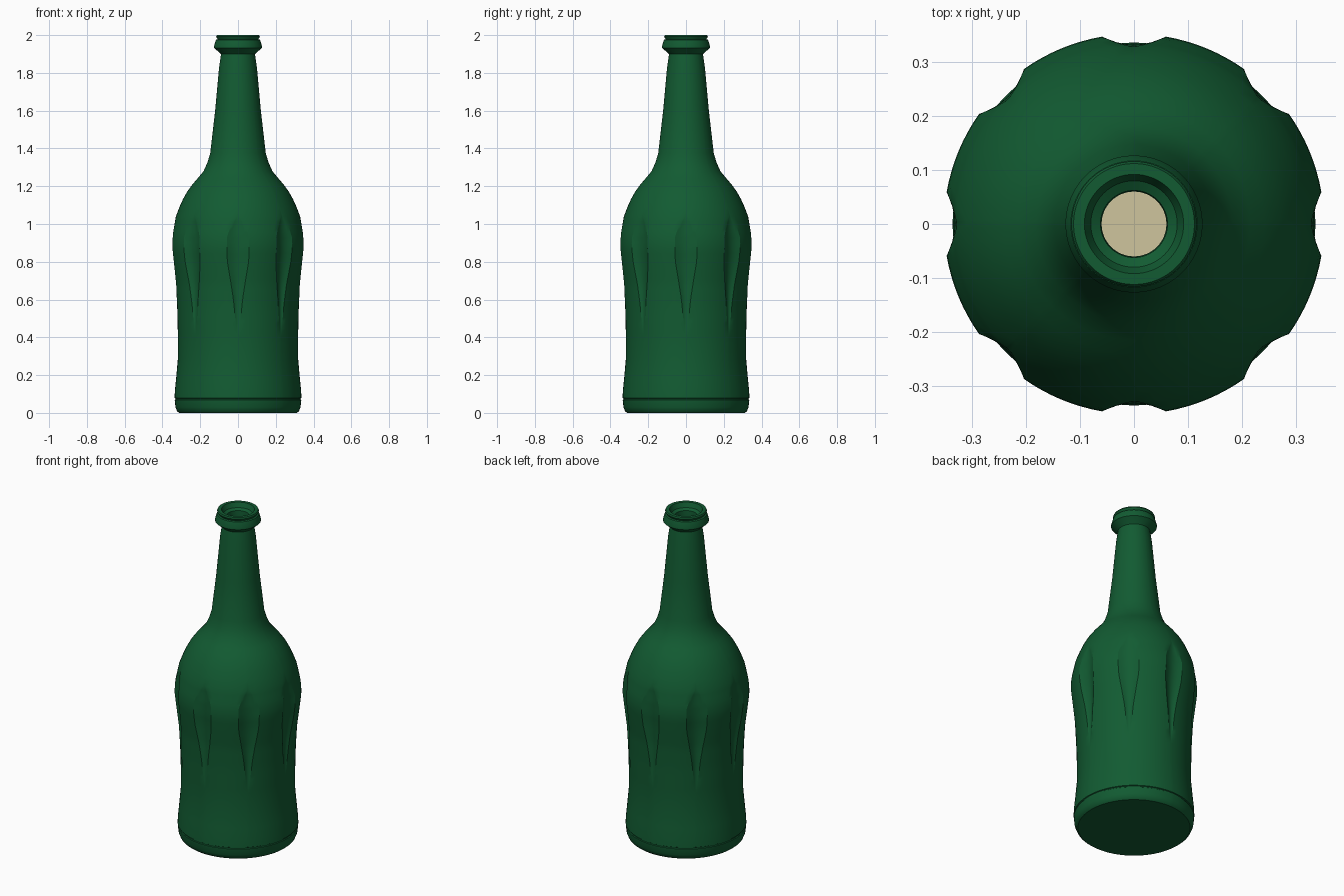
import bpy, bmesh, math

if "Cube" in bpy.data.objects:
    bpy.data.objects.remove(bpy.data.objects["Cube"])


def material(name, rgb):
    m = bpy.data.materials.new(name)
    m.diffuse_color = (*rgb, 1)
    m.use_nodes = True
    m.node_tree.nodes["Principled BSDF"].inputs["Base Color"].default_value = m.diffuse_color
    return m


GREEN = material("bottle green", (0.006, 0.105, 0.032))
CREAM = material("cream", (0.62, 0.56, 0.34))


def lerp_table(table, z):
    """Linear lookup in (z, value) pairs, clamped at both ends."""
    if z <= table[0][0]:
        return table[0][1]
    for (z0, v0), (z1, v1) in zip(table, table[1:]):
        if z <= z1:
            return v0 + (v1 - v0) * (z - z0) / (z1 - z0)
    return table[-1][1]


# Outer profile as (height, radius)
BASE = [(0, 0.312), (0.008, 0.322), (0.03, 0.331), (0.068, 0.335), (0.071, 0.331),
        (0.076, 0.331), (0.079, 0.336), (0.12, 0.334), (0.19, 0.327), (0.29, 0.318), (0.40, 0.318)]
BODY = [(0.40, 0.318), (0.55, 0.322), (0.68, 0.329), (0.80, 0.344),
        (0.88, 0.353), (0.94, 0.350), (1.04, 0.329)]
SHOULDER = [(1.09, 0.310), (1.13, 0.292), (1.17, 0.270), (1.21, 0.241), (1.24, 0.215),
            (1.28, 0.182), (1.325, 0.162), (1.375, 0.147), (1.60, 0.121), (1.83, 0.100), (1.90, 0.090)]
# Lip, mouth and inner neck
LIP = [(1.905, 0.095), (1.932, 0.127), (1.942, 0.127), (1.975, 0.117), (1.978, 0.108),
       (1.992, 0.116), (2.0, 0.112), (2.0, 0.092), (1.988, 0.087), (1.972, 0.080),
       (1.962, 0.062), (1.90, 0.060), (1.75, 0.072), (1.45, 0.104)]

# Pressed flutes: half width (radians) and depth along the height
WIDTH = [(0.42, 0.02), (0.60, 0.075), (0.80, 0.165), (0.93, 0.170), (1.0, 0.10), (1.04, 0.02)]
DEPTH = [(0.42, 0.0), (0.60, 0.011), (0.80, 0.022), (0.90, 0.022), (0.98, 0.012), (1.04, 0.0)]
FLUTES, FLUTE_COLS, WALL_COLS = 8, 6, 8

STEPS = 22
body_rows = [(0.42 + 0.62 * i / STEPS, lerp_table(BODY, 0.42 + 0.62 * i / STEPS))
             for i in range(STEPS + 1)]
rows = BASE + body_rows + SHOULDER + LIP


def ring(z, r):
    """One ring; columns follow the flute edges so these stay crisp."""
    w, d = lerp_table(WIDTH, z), lerp_table(DEPTH, z)
    period = math.tau / FLUTES
    pts = []
    for f in range(FLUTES):
        for i in range(FLUTE_COLS):
            t = -1 + 2 * i / FLUTE_COLS
            pts.append((f * period + t * w, r - d * (1 - t * t)))
        for i in range(WALL_COLS):
            pts.append((f * period + w + (period - 2 * w) * i / WALL_COLS, r))
    return [(rr * math.cos(a), rr * math.sin(a), z) for a, rr in pts]


def finish(name, bm, mat, angle=30):
    me = bpy.data.meshes.new(name)
    bm.to_mesh(me)
    bm.free()
    me.materials.append(mat)
    ob = bpy.data.objects.new(name, me)
    bpy.context.collection.objects.link(ob)
    bpy.ops.object.select_all(action='DESELECT')
    ob.select_set(True)
    bpy.context.view_layer.objects.active = ob
    bpy.ops.object.shade_smooth_by_angle(angle=math.radians(angle))
    return ob


# Glass bottle: lofted rings with a closed flat base
bm = bmesh.new()
loops = [[bm.verts.new(p) for p in ring(z, r)] for z, r in rows]
for lo, hi in zip(loops, loops[1:]):
    n = len(lo)
    for i in range(n):
        j = (i + 1) % n
        bm.faces.new((lo[i], lo[j], hi[j], hi[i]))
bm.faces.new(loops[0][::-1])
finish("bottle", bm, GREEN)

# Surface of the contents inside the neck
bm = bmesh.new()
bm.faces.new([bm.verts.new((0.104 * math.cos(a), 0.104 * math.sin(a), 1.452))
              for a in (math.tau * i / 48 for i in range(48))])
finish("contents_surface", bm, CREAM)
